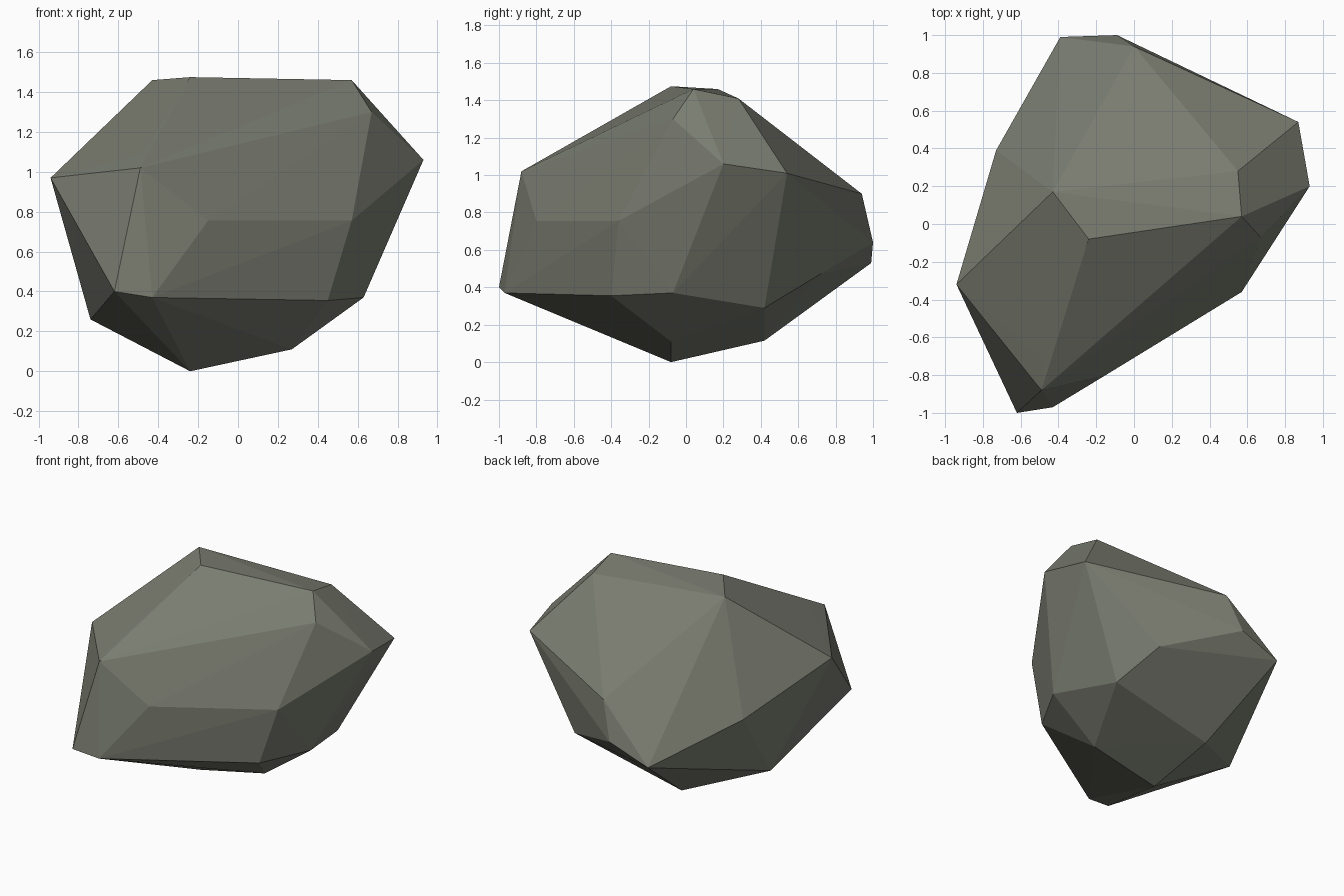
import bpy, bmesh

if "Cube" in bpy.data.objects:
    bpy.data.objects.remove(bpy.data.objects["Cube"])

# Corner points of the faceted boulder, grouped by level
crown = [(-.43, .17, 1.46), (-.24, -.08, 1.475), (.57, .04, 1.46),
         (.55, .28, 1.41), (.67, -.07, 1.30)]
shoulder = [(.93, .20, 1.06), (.87, .54, 1.01), (0, .94, .90),
            (-.94, -.32, .97), (-.48, -.72, 1.09), (-.49, -.88, 1.02)]
waist = [(-.15, -.80, .755), (.57, -.36, .755), (-.73, .39, .74),
         (-.09, 1.0, .64), (-.39, .99, .53), (.385, .717, .47)]
skirt = [(-.62, -1.0, .40), (-.43, -.97, .37), (.45, -.40, .355),
         (.63, -.07, .37), (.50, .42, .29), (-.74, .09, .26)]
base = [(-.24, -.08, 0), (.27, -.08, .11), (-.26, .42, .115)]

# Wrap the points in a convex hull with flat facets
bm = bmesh.new()
for p in crown + shoulder + waist + skirt + base:
    bm.verts.new(p)
bmesh.ops.convex_hull(bm, input=bm.verts[:])
bmesh.ops.recalc_face_normals(bm, faces=bm.faces[:])
mesh = bpy.data.meshes.new("boulder")
bm.to_mesh(mesh)
bm.free()

# Single olive grey stone colour
stone = bpy.data.materials.new("olive grey stone")
stone.diffuse_color = (.195, .205, .165, 1)
stone.use_nodes = True
stone.node_tree.nodes["Principled BSDF"].inputs["Base Color"].default_value = stone.diffuse_color
mesh.materials.append(stone)

boulder = bpy.data.objects.new("boulder", mesh)
bpy.context.collection.objects.link(boulder)
